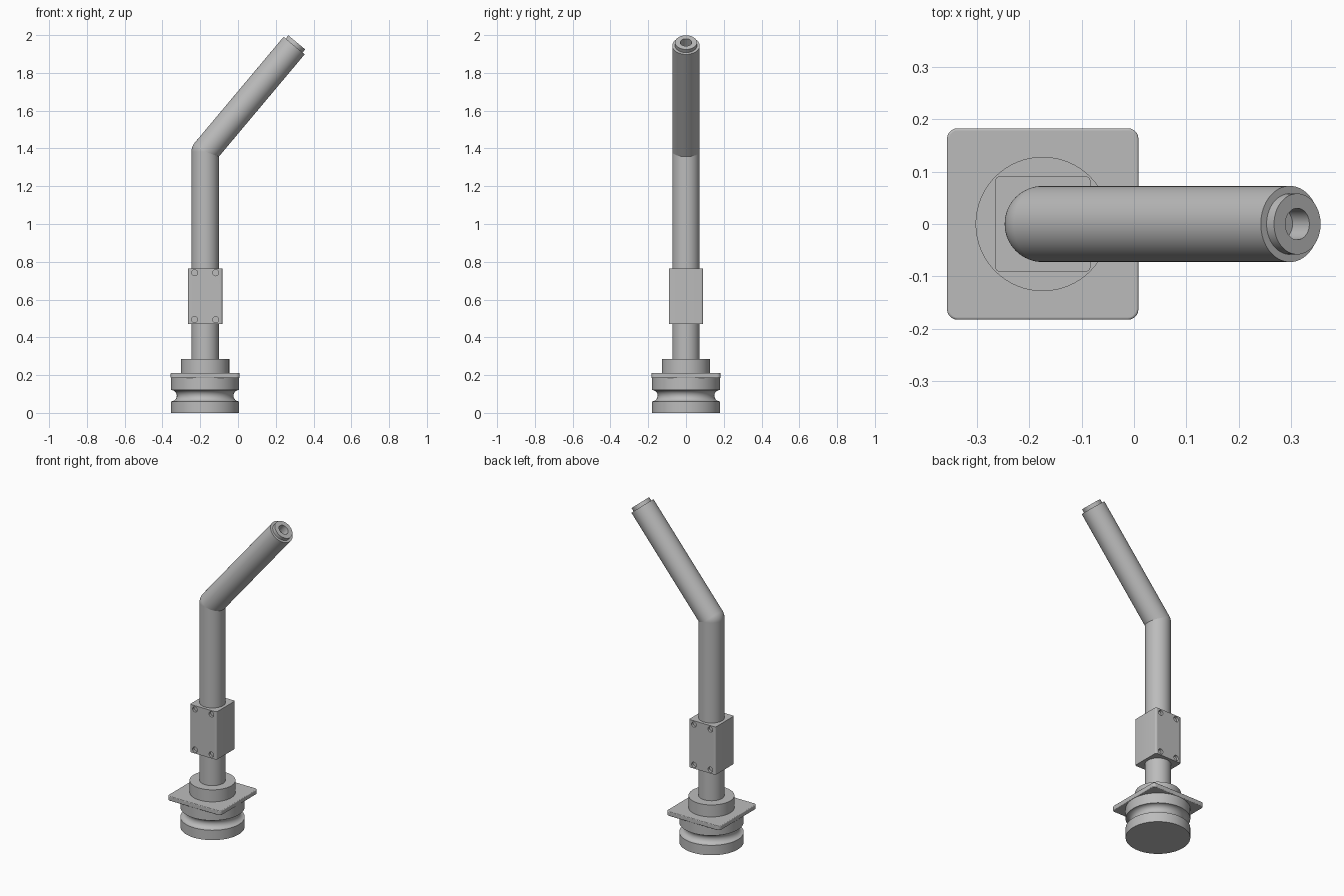
import bpy
import bmesh
from math import cos, sin, pi, radians
from mathutils import Matrix, Vector

cube = bpy.data.objects.get("Cube")
if cube:
    bpy.data.objects.remove(cube)

metal = bpy.data.materials.new("grey_metal")
metal.use_nodes = True
metal.diffuse_color = (0.5, 0.5, 0.5, 1)
metal.node_tree.nodes["Principled BSDF"].inputs["Base Color"].default_value = (0.5, 0.5, 0.5, 1)

AXIS_X = -0.174          # centre of the upright post
PIPE_R = 0.0725
BEND = Vector((AXIS_X, 0, 1.383))
TILT = Matrix.Translation(BEND) @ Matrix.Rotation(radians(40), 4, "Y")
UPRIGHT = Matrix.Translation((AXIS_X, 0, 0))


def finish(name, bm, matrix):
    bmesh.ops.recalc_face_normals(bm, faces=bm.faces)
    mesh = bpy.data.meshes.new(name)
    bm.to_mesh(mesh)
    bm.free()
    mesh.materials.append(metal)
    obj = bpy.data.objects.new(name, mesh)
    obj.matrix_world = matrix
    bpy.context.collection.objects.link(obj)
    return obj


def smooth(obj):
    bpy.ops.object.select_all(action="DESELECT")
    obj.select_set(True)
    bpy.context.view_layer.objects.active = obj
    bpy.ops.object.shade_smooth_by_angle(angle=radians(30))


def lathe(name, profile, matrix, steps=64):
    """Spin a (radius, height) profile around the local z axis."""
    bm = bmesh.new()
    verts = [bm.verts.new((r, 0, z)) for r, z in profile]
    edges = [bm.edges.new(pair) for pair in zip(verts, verts[1:])]
    bmesh.ops.spin(bm, geom=verts + edges, cent=(0, 0, 0), axis=(0, 0, 1),
                   angle=2 * pi, steps=steps, use_merge=True)
    bmesh.ops.remove_doubles(bm, verts=bm.verts, dist=1e-5)
    obj = finish(name, bm, matrix)
    smooth(obj)
    return obj


def rounded_box(name, size, centre, corner):
    """Box with rounded vertical edges."""
    bm = bmesh.new()
    bmesh.ops.create_cube(bm, size=1, matrix=Matrix.Diagonal((*size, 1)))
    upright = [e for e in bm.edges if abs(e.verts[0].co.z - e.verts[1].co.z) > 1e-4]
    bmesh.ops.bevel(bm, geom=upright, offset=corner, segments=5, profile=0.5, affect="EDGES")
    return finish(name, bm, Matrix.Translation(centre))


# Round foot with a half-round groove
groove = [(0.18 - 0.03 * sin(a), 0.091 - 0.03 * cos(a))
          for a in (pi * i / 12 for i in range(13))]
lathe("grooved_foot", [(0, 0), (0.18, 0)] + groove + [(0.18, 0.186), (0, 0.186)], UPRIGHT)

# Square flange plate with softened rims
plate = rounded_box("flange_plate", (0.365, 0.365, 0.028), (AXIS_X, 0, 0.198), 0.02)
rim = plate.modifiers.new("soft_rim", "BEVEL")
rim.width = 0.004
rim.segments = 3
rim.limit_method = "ANGLE"
rim.angle_limit = radians(60)
smooth(plate)

# Collar and upright post
lathe("collar", [(0, 0.2), (0.128, 0.2), (0.128, 0.286), (0, 0.286)], UPRIGHT)
lathe("post", [(0, 0.28), (PIPE_R, 0.28), (PIPE_R, BEND.z), (0, BEND.z)], UPRIGHT)

# Rounded elbow
ball = [(PIPE_R * sin(a), -PIPE_R * cos(a)) for a in (pi * i / 32 for i in range(33))]
lathe("elbow", ball, Matrix.Translation(BEND))

# Leaning arm and its hollow stepped tip
lathe("arm", [(0, 0), (PIPE_R, 0), (PIPE_R, 0.548), (0, 0.548)], TILT)
lathe("arm_tip", [(0, 0.548), (PIPE_R, 0.548), (PIPE_R, 0.733), (0.058, 0.733),
                  (0.058, 0.755), (0.03, 0.755), (0.03, 0.705), (0, 0.705)], TILT)

# Clamp block with screw holes in its front and back
block = rounded_box("clamp_block", (0.182, 0.182, 0.295), (AXIS_X, 0, 0.618), 0.01)
bm = bmesh.new()
for x in (-0.056, 0.056):
    for z in (-0.124, 0.124):
        for y in (-0.091, 0.091):
            spot = Matrix.Translation((x, y, z)) @ Matrix.Rotation(pi / 2, 4, "X")
            bmesh.ops.create_cone(bm, cap_ends=True, segments=24, radius1=0.016,
                                  radius2=0.016, depth=0.03, matrix=spot)
cutter = finish("screw_hole_cutter", bm, block.matrix_world.copy())
cutter.hide_render = True
cutter.hide_viewport = True
cutter.display_type = "WIRE"
cut = block.modifiers.new("screw_holes", "BOOLEAN")
cut.object = cutter
cut.operation = "DIFFERENCE"
cut.solver = "EXACT"
smooth(block)
